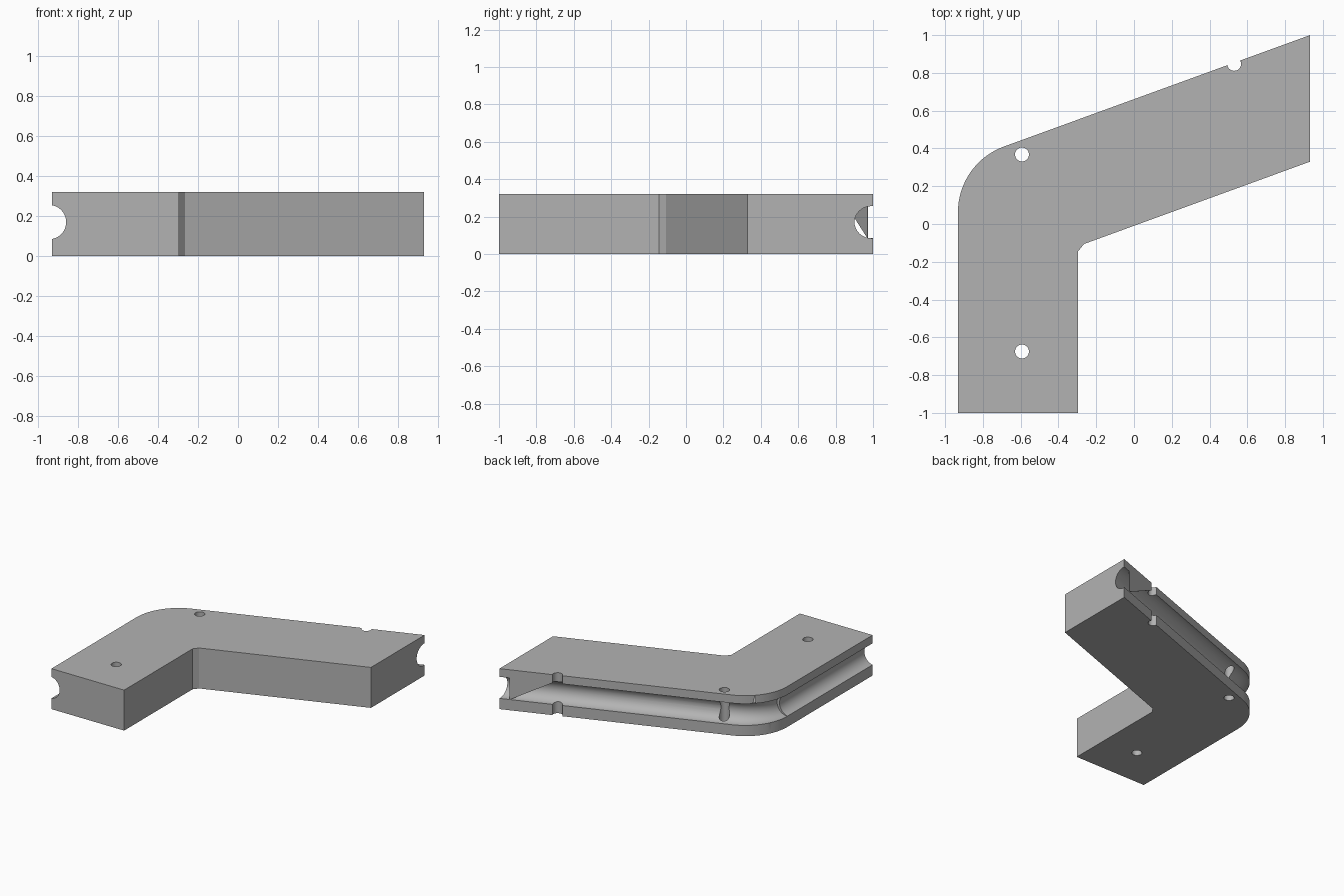
import bpy, bmesh, math
from mathutils import Vector

cube = bpy.data.objects.get("Cube")
if cube:
    bpy.data.objects.remove(cube, do_unlink=True)

HEIGHT, EDGE, SLOPE = 0.32, 0.932, math.radians(20)
GROOVE_Z, GROOVE_R = 0.17, 0.086
BEND_R = 0.37
TANGENT = BEND_R * math.tan(math.radians(35))
corner = Vector((-EDGE, 1 - 2 * EDGE * math.tan(SLOPE)))
centre = Vector((-EDGE + BEND_R, corner.y - TANGENT))

grey = bpy.data.materials.new("mid grey")
grey.use_nodes = True
grey.diffuse_color = (0.45, 0.45, 0.45, 1)
grey.node_tree.nodes["Principled BSDF"].inputs["Base Color"].default_value = grey.diffuse_color


def finish(name, bm):
    bmesh.ops.recalc_face_normals(bm, faces=bm.faces)
    mesh = bpy.data.meshes.new(name)
    bm.to_mesh(mesh)
    bm.free()
    mesh.materials.append(grey)
    obj = bpy.data.objects.new(name, mesh)
    bpy.context.collection.objects.link(obj)
    return obj


def prism(name, outline, z0, z1):
    bm = bmesh.new()
    face = bm.faces.new([bm.verts.new((p[0], p[1], z0)) for p in outline])
    top = bmesh.ops.extrude_face_region(bm, geom=[face])["geom"]
    verts = [g for g in top if isinstance(g, bmesh.types.BMVert)]
    bmesh.ops.translate(bm, verts=verts, vec=(0, 0, z1 - z0))
    return finish(name, bm)


def tube(name, path, radius, sides=40):
    """Round cutter swept along a flat path at groove height."""
    bm = bmesh.new()
    rings = []
    for i, p in enumerate(path):
        ahead = (path[min(i + 1, len(path) - 1)] - path[max(i - 1, 0)]).normalized()
        side = Vector((-ahead.y, ahead.x))
        ring = []
        for k in range(sides):
            a = math.tau * k / sides
            q = p + side * (radius * math.cos(a))
            ring.append(bm.verts.new((q.x, q.y, GROOVE_Z + radius * math.sin(a))))
        rings.append(ring)
    for a, b in zip(rings, rings[1:]):
        for k in range(sides):
            n = (k + 1) % sides
            bm.faces.new((a[k], a[n], b[n], b[k]))
    bm.faces.new(rings[0])
    bm.faces.new(rings[-1])
    return finish(name, bm)


def bend(radius, steps=24):
    angles = [math.pi - math.radians(70) * i / steps for i in range(steps + 1)]
    return [centre + radius * Vector((math.cos(a), math.sin(a))) for a in angles]


# Angled body with a rounded outer bend and a clipped inner corner
outline = [(-EDGE, -1)] + bend(BEND_R) + [
    (EDGE, 1), (EDGE, 0.33), (-0.265, -0.106), (-0.296, -0.145), (-0.296, -1)]
body = prism("angled_body", outline, 0, HEIGHT)

# Groove around the bend and along the angled arm, then the shallower straight groove
along = Vector((math.cos(SLOPE), math.sin(SLOPE)))
path = bend(BEND_R - 0.007)
path.append(path[-1] + along * 2.2)
cutters = [tube("angled_groove_cutter", path, GROOVE_R),
           tube("straight_groove_cutter",
                [Vector((-EDGE - 0.014, -1.2)), Vector((-EDGE - 0.014, centre.y + 0.01))], GROOVE_R)]

# Two through holes and the notch on the outer edge
for label, x, y in (("bend_hole", -0.593, 0.368), ("straight_hole", -0.593, -0.675), ("edge_notch", 0.53, 0.848)):
    circle = [(x + 0.037 * math.cos(math.tau * k / 32), y + 0.037 * math.sin(math.tau * k / 32)) for k in range(32)]
    cutters.append(prism(label + "_cutter", circle, -0.1, HEIGHT + 0.1))

for cutter in cutters:
    cutter.hide_render = True
    cutter.hide_viewport = True
    mod = body.modifiers.new(cutter.name, "BOOLEAN")
    mod.operation = "DIFFERENCE"
    mod.solver = "EXACT"
    mod.object = cutter

# Bake the cuts into the body and drop the cutters
bpy.context.view_layer.update()
baked = bpy.data.meshes.new_from_object(body.evaluated_get(bpy.context.evaluated_depsgraph_get()))
body.modifiers.clear()
body.data = baked
for cutter in cutters:
    bpy.data.objects.remove(cutter, do_unlink=True)

# Thin triangular web flush with the outer edge, near the end of the groove
bm = bmesh.new()
corners = ((0.86, GROOVE_Z + GROOVE_R), (0.86, GROOVE_Z - GROOVE_R), (0.56, GROOVE_Z + GROOVE_R))
inward = Vector((math.sin(SLOPE), -math.cos(SLOPE), 0)) * 0.004
web = bm.faces.new([bm.verts.new((x, 1 + (x - EDGE) * math.tan(SLOPE), z)) for x, z in corners])
back = bmesh.ops.extrude_face_region(bm, geom=[web])["geom"]
bmesh.ops.translate(bm, verts=[g for g in back if isinstance(g, bmesh.types.BMVert)], vec=inward)
finish("groove_web", bm)

# Smooth the curved walls, keep the edges crisp
bpy.ops.object.select_all(action="DESELECT")
body.select_set(True)
bpy.context.view_layer.objects.active = body
bpy.ops.object.shade_smooth_by_angle(angle=math.radians(30))
